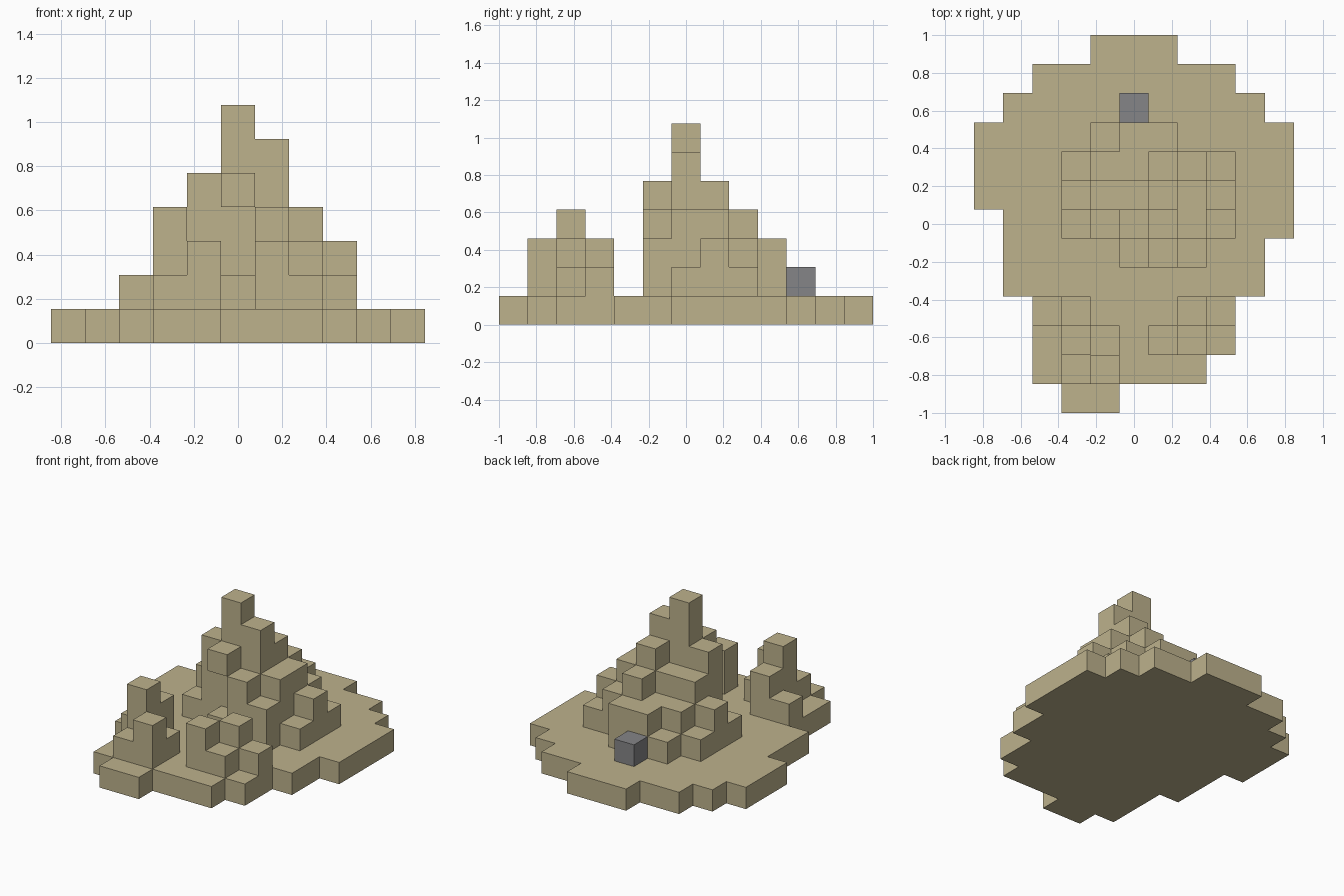
import bpy
import bmesh
from math import radians
from mathutils import Vector

UNIT = 2 / 13  # edge of one cube

cube = bpy.data.objects.get("Cube")
if cube:
    bpy.data.objects.remove(cube, do_unlink=True)


def make_material(name, color):
    mat = bpy.data.materials.new(name)
    mat.use_nodes = True
    mat.diffuse_color = color
    mat.node_tree.nodes["Principled BSDF"].inputs["Base Color"].default_value = color
    return mat


sand = make_material("sand", (0.51, 0.445, 0.265, 1))
stone = make_material("grey stone", (0.235, 0.235, 0.242, 1))


def build_blocks(name, cells, mat):
    """Make one clean shell around a set of grid cells."""
    bm = bmesh.new()
    for cell in sorted(cells):
        for axis in range(3):
            for sign in (-1, 1):
                step = [0, 0, 0]
                step[axis] = sign
                if tuple(c + s for c, s in zip(cell, step)) in cells:
                    continue
                n = Vector(step) / 2
                u = Vector((n.y, n.z, n.x))
                v = n.cross(u).normalized() / 2
                mid = Vector(cell) + Vector((0, 0, 0.5)) + n
                corners = (mid - u - v, mid + u - v, mid + u + v, mid - u + v)
                bm.faces.new([bm.verts.new(c * UNIT) for c in corners])
    bmesh.ops.remove_doubles(bm, verts=bm.verts, dist=UNIT / 100)
    bmesh.ops.recalc_face_normals(bm, faces=bm.faces)
    bmesh.ops.dissolve_limit(bm, angle_limit=radians(1), verts=bm.verts, edges=bm.edges)
    mesh = bpy.data.meshes.new(name)
    bm.to_mesh(mesh)
    bm.free()
    mesh.materials.append(mat)
    obj = bpy.data.objects.new(name, mesh)
    bpy.context.collection.objects.link(obj)
    return obj


def columns(left, back, rows):
    """Cells standing on the plate; rows run back to front, digits are heights."""
    return {(left + i, back - j, z)
            for j, row in enumerate(rows)
            for i, h in enumerate(row) if h != "."
            for z in range(1, int(h))}


# Ground plate: first and last cell of each row, back to front
spans = [(-1, 1), (-3, 3), (-4, 4), (-5, 5), (-5, 5), (-5, 5), (-4, 5),
         (-4, 4), (-4, 4), (-3, 3), (-3, 3), (-3, 2), (-2, -1)]
plate = {(x, 6 - j, 0) for j, (a, b) in enumerate(spans) for x in range(a, b + 1)}
build_blocks("ground_plate", plate, sand)

# Central peak with one overhanging block on its front
peak = columns(-2, 3, [".233..",
                       "233432",
                       "344543",
                       "257642",
                       "..243."])
peak.add((0, -1, 4))
build_blocks("central_peak", peak, sand)

# Two small outcrops at the front
build_blocks("front_right_outcrop", columns(-3, -3, ["23.", ".42", ".23"]), sand)
build_blocks("front_left_outcrop", columns(1, -3, [".32", "32."]), sand)

# Single stone behind the peak
build_blocks("back_stone", {(0, 4, 1)}, stone)
